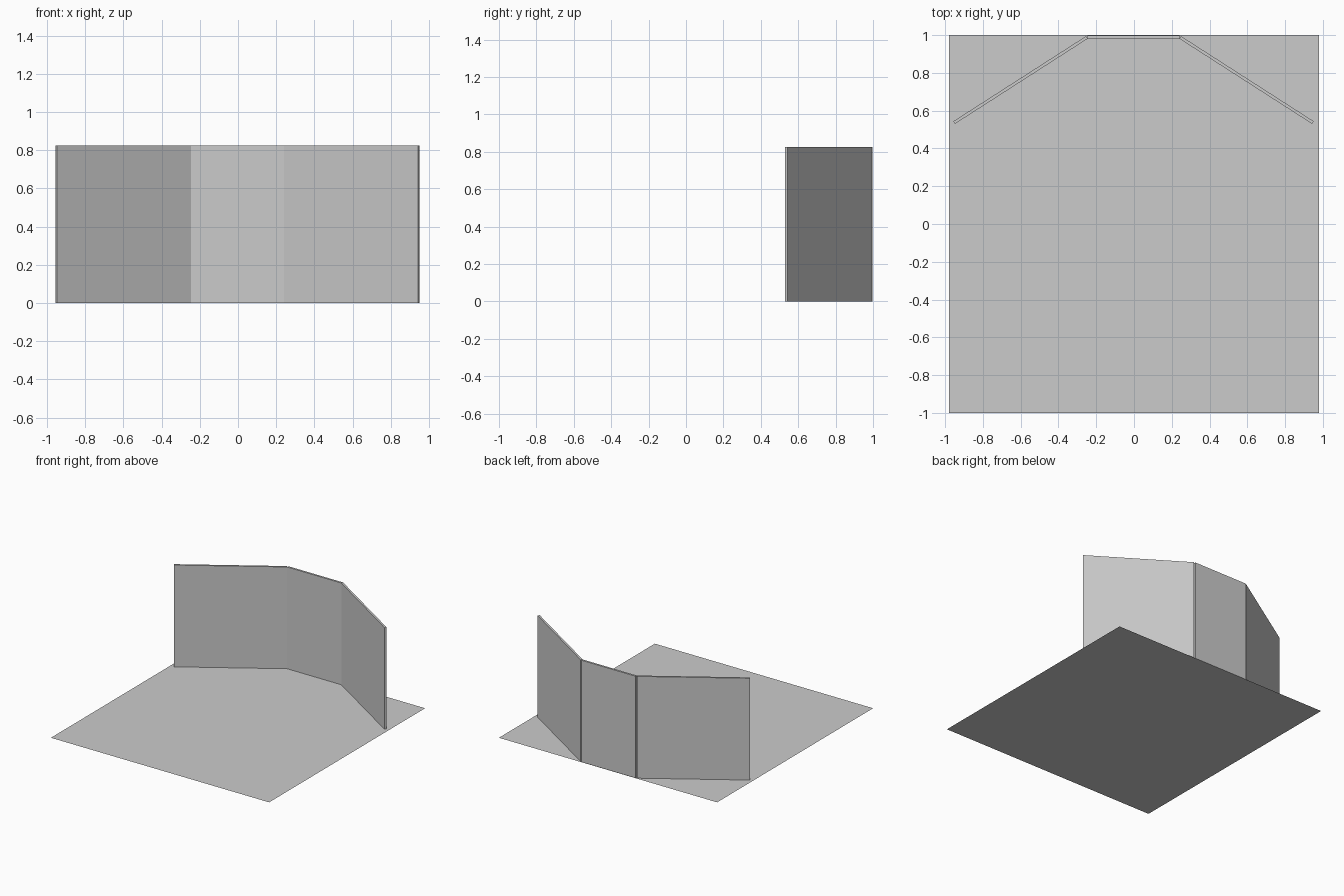
import bpy, math
from mathutils import Matrix

if "Cube" in bpy.data.objects:
    bpy.data.objects.remove(bpy.data.objects["Cube"])

HEIGHT, THICK = 0.826, 0.016
CX, HALF, INNER_Y = -0.0025, 0.243, 0.981   # centre panel middle, half width, front face
FOLD, WING = math.radians(32.7), 0.834      # wing angle and length


def panel(name, length, matrix):
    """Upright board starting at the local origin, running along +x."""
    bpy.ops.mesh.primitive_cube_add(size=1)
    ob = bpy.context.object
    ob.name = name
    ob.data.transform(Matrix.Translation((length / 2, THICK / 2, HEIGHT / 2))
                      @ Matrix.Diagonal((length, THICK, HEIGHT, 1)))
    ob.matrix_world = matrix
    return ob


# floor sheet
bpy.ops.mesh.primitive_plane_add(size=2)
floor = bpy.context.object
floor.name = "floor"
floor.data.transform(Matrix.Diagonal((0.98, 1, 1, 1)))

# folding screen: centre panel and two wings hinged at its front corners
panel("screen_centre", 2 * HALF, Matrix.Translation((CX - HALF, INNER_Y, 0)))
panel("screen_right", WING,
      Matrix.Translation((CX + HALF, INNER_Y, 0)) @ Matrix.Rotation(-FOLD, 4, 'Z'))
panel("screen_left", WING,
      Matrix.Translation((CX - HALF, INNER_Y, 0)) @ Matrix.Rotation(FOLD, 4, 'Z')
      @ Matrix.Translation((-WING, 0, 0)))
